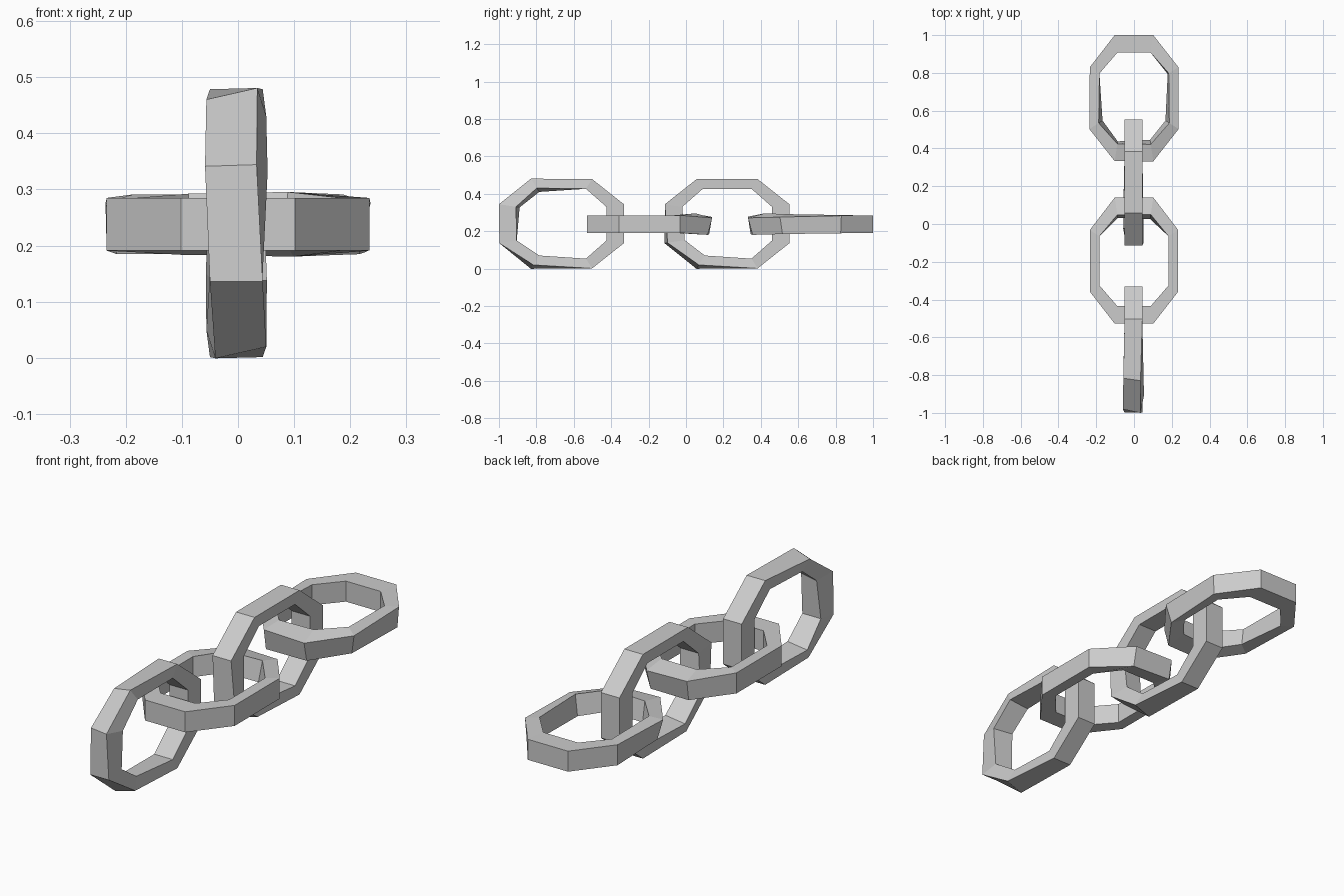
import bpy
from math import sin, cos, radians
from mathutils import Vector

if "Cube" in bpy.data.objects:
    bpy.data.objects.remove(bpy.data.objects["Cube"])

# Octagonal link: corner positions as (along, across), outer and inner
QUADRANTS = [(1, 1, 0), (1, 1, 1), (-1, 1, 1), (-1, 1, 0),
             (-1, -1, 0), (-1, -1, 1), (1, -1, 1), (1, -1, 0)]
OUTER = [(0.333, 0.102), (0.163, 0.234)]
INNER = [(0.24, 0.088), (0.13, 0.183)]
HALF_WIDTH = 0.047


def make_link(name, centre, across, side, twists, scale=1.0):
    """Sweep a square section round the octagon, tilting some corners."""
    along = Vector((0, 1, 0))
    centre = Vector(centre)
    verts = []
    for k, (sa, sb, i) in enumerate(QUADRANTS):
        o = along * OUTER[i][0] * sa + across * OUTER[i][1] * sb * scale
        n = along * INNER[i][0] * sa + across * INNER[i][1] * sb * scale
        u = (o - n).normalized()
        h = (o - n).length / 2
        t = radians(twists.get(k, 0))
        mid = (o + n) / 2 - u * HALF_WIDTH * abs(sin(t)) * 0.7
        for p, q in ((h, -HALF_WIDTH), (h, HALF_WIDTH), (-h, HALF_WIDTH), (-h, -HALF_WIDTH)):
            verts.append(centre + mid + u * (p * cos(t) - q * sin(t))
                         + side * (p * sin(t) + q * cos(t)))
    faces = []
    flip = along.cross(across).dot(side) < 0
    for k in range(8):
        a, b = 4 * k, 4 * ((k + 1) % 8)
        for j in range(4):
            m = (j + 1) % 4
            f = (a + j, b + j, b + m, a + m)
            faces.append(f[::-1] if flip else f)
    mesh = bpy.data.meshes.new(name)
    mesh.from_pydata(verts, [], faces)
    mesh.update()
    obj = bpy.data.objects.new(name, mesh)
    bpy.context.collection.objects.link(obj)


X, Z = Vector((1, 0, 0)), Vector((0, 0, 1))
# Upright and flat links, alternating from front to back
make_link("front_upright_link", (-0.003, -0.665, 0.24), Z, X, {2: -15, 3: -12, 5: 15}, 1.02)
make_link("front_flat_link", (0, -0.195, 0.238), X, Z, {0: -15, 7: -10})
make_link("rear_upright_link", (-0.003, 0.22, 0.24), Z, X, {4: 10, 5: 15}, 1.02)
make_link("rear_flat_link", (0, 0.667, 0.238), X, Z, {1: -4, 2: -15, 3: -15, 4: -8, 5: -15})
